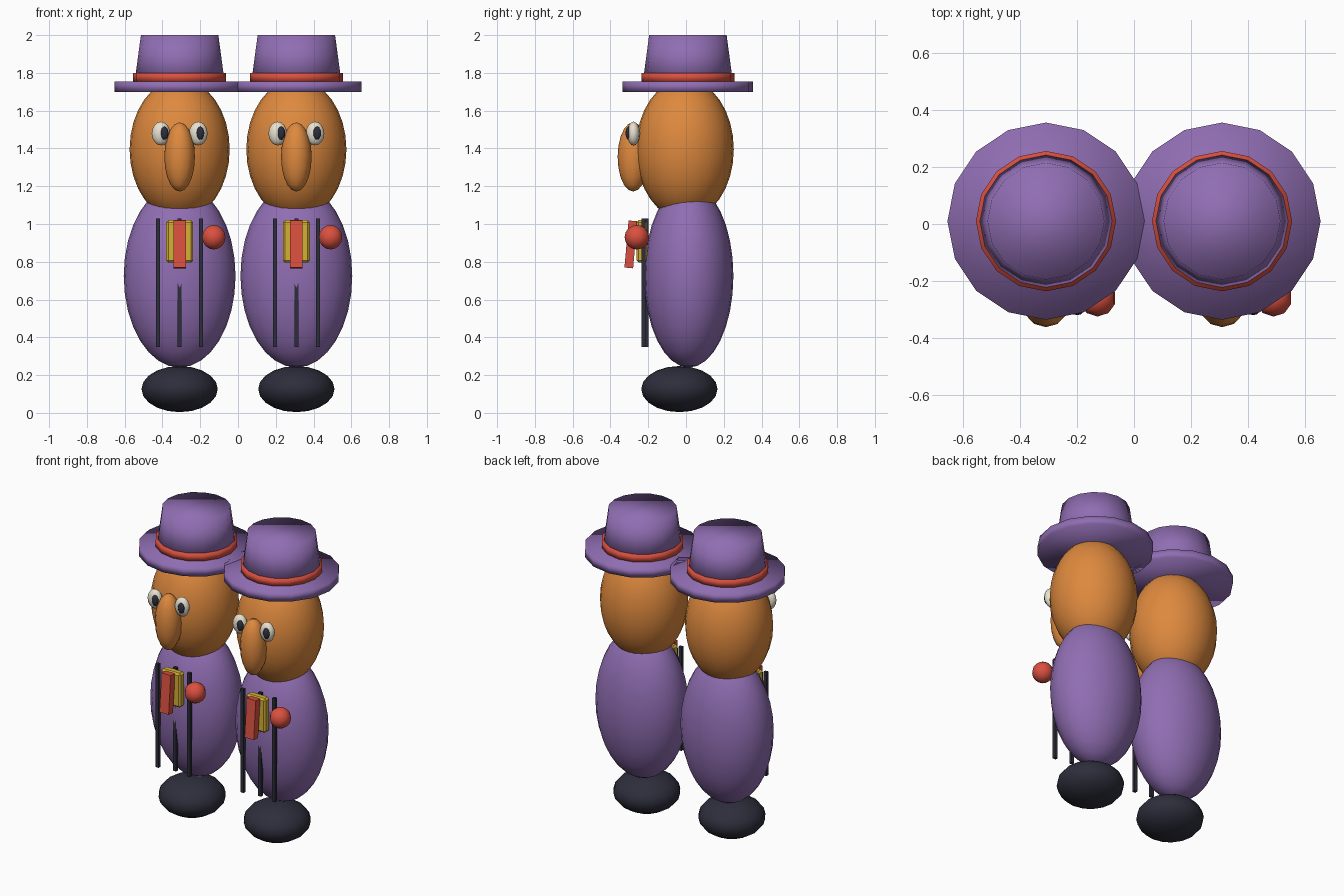
import bpy, math
from mathutils import Matrix

if "Cube" in bpy.data.objects:
    bpy.data.objects.remove(bpy.data.objects["Cube"])


def material(name, rgb):
    m = bpy.data.materials.new(name)
    m.diffuse_color = (*rgb, 1)
    m.use_nodes = True
    m.node_tree.nodes["Principled BSDF"].inputs["Base Color"].default_value = m.diffuse_color
    return m


PURPLE = material("purple cloth", (0.28, 0.155, 0.45))
ORANGE = material("orange skin", (0.73, 0.25, 0.048))
RED = material("red trim", (0.70, 0.08, 0.05))
YELLOW = material("yellow shirt", (0.66, 0.44, 0.035))
BLACK = material("dark navy", (0.027, 0.027, 0.045))
WHITE = material("eye white", (0.80, 0.75, 0.62))


def finish(name, mat, smooth):
    ob = bpy.context.object
    ob.name = name
    ob.data.name = name
    ob.data.materials.append(mat)
    for p in ob.data.polygons:
        p.use_smooth = smooth
    return ob


def ellipsoid(name, mat, loc, radii, seg=16, rings=12):
    bpy.ops.mesh.primitive_uv_sphere_add(segments=seg, ring_count=rings, location=loc)
    ob = finish(name, mat, True)
    ob.data.transform(Matrix.Diagonal((*radii, 1)))
    return ob


def disc(name, mat, x, y, z0, z1, r0, r1):
    bpy.ops.mesh.primitive_cone_add(vertices=16, radius1=r0, radius2=r1, depth=z1 - z0,
                                    location=(x, y, (z0 + z1) / 2))
    return finish(name, mat, True)


def box(name, mat, loc, size, tilt=0, bevel=0):
    bpy.ops.mesh.primitive_cube_add(size=1, location=loc, rotation=(tilt, 0, 0))
    ob = finish(name, mat, False)
    ob.data.transform(Matrix.Diagonal((*size, 1)))
    if bevel:
        mod = ob.modifiers.new("soft edges", "BEVEL")
        mod.width = bevel
        mod.segments = 1
    return ob


def figure(x, side):
    n = side + "_"
    # Base, torso and head
    ellipsoid(n + "foot", BLACK, (x, -0.035, 0.126), (0.202, 0.202, 0.122), 16, 10)
    ellipsoid(n + "body", PURPLE, (x, 0.015, 0.725), (0.296, 0.236, 0.485), 24, 16)
    ellipsoid(n + "head", ORANGE, (x, -0.006, 1.395), (0.265, 0.259, 0.372), 24, 16)

    # Face
    ellipsoid(n + "nose", ORANGE, (x, -0.28, 1.355), (0.081, 0.082, 0.183), 12, 10)
    for s, label, shift in ((-1, "left", 0.019), (1, "right", 0.011)):
        ex = x + s * 0.099
        ellipsoid(n + label + "_eye", WHITE, (ex, -0.278, 1.479), (0.049, 0.034, 0.063), 12, 8)
        ellipsoid(n + label + "_pupil", BLACK, (ex + shift, -0.304, 1.481), (0.022, 0.016, 0.035), 10, 8)

    # Hat: brim, band and tapered crown
    disc(n + "hat_brim", PURPLE, x, 0.01, 1.70, 1.755, 0.346, 0.346)
    disc(n + "hat_band", RED, x, 0.01, 1.752, 1.80, 0.246, 0.246)
    disc(n + "hat_crown", PURPLE, x, 0.01, 1.74, 2.0, 0.240, 0.205)

    # Pinstripes standing proud of the torso
    for i, (dx, y) in enumerate(((-0.114, -0.225), (0, -0.208), (0.114, -0.225))):
        box(n + "stripe_%d" % (i + 1), BLACK, (x + dx, y, 0.69), (0.022, 0.02, 0.68))

    # Shirt front, tie and lapel ball
    box(n + "shirt", YELLOW, (x, -0.235, 0.908), (0.143, 0.055, 0.225), 0, 0.012)
    box(n + "tie", RED, (x, -0.292, 0.892), (0.066, 0.046, 0.25), math.radians(-5))
    ellipsoid(n + "lapel_ball", RED, (x + 0.181, -0.26, 0.93), (0.065, 0.065, 0.065), 10, 8)


for cx, side in ((-0.309, "left"), (0.309, "right")):
    figure(cx, side)
